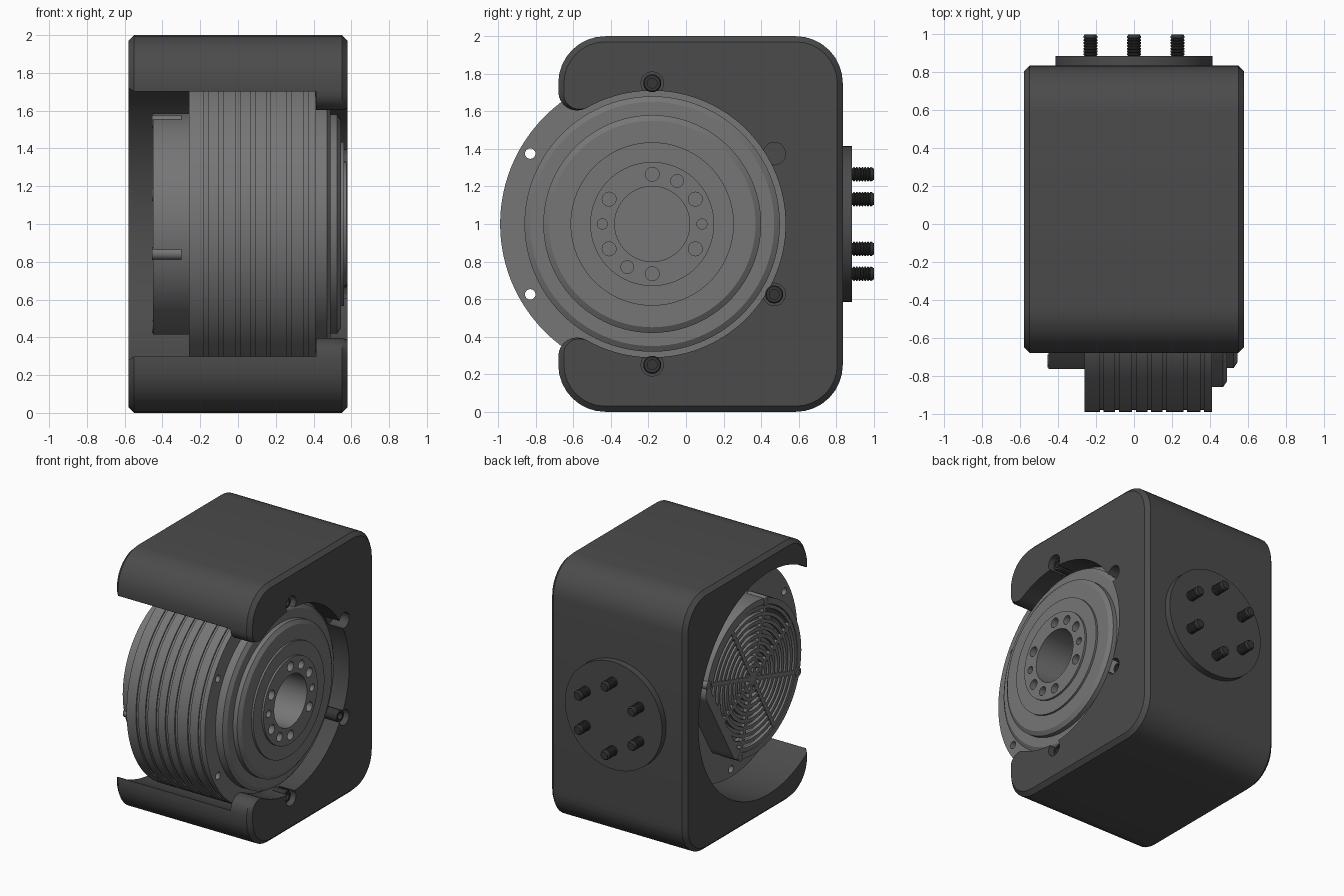
import bpy, bmesh
from math import sin, cos, pi, sqrt, atan2, radians
from mathutils import Vector, Matrix

if "Cube" in bpy.data.objects:
    bpy.data.objects.remove(bpy.data.objects["Cube"])

CY, CZ = -0.18, 1.0          # motor axis (runs along x)


def material(name, v):
    m = bpy.data.materials.new(name)
    m.diffuse_color = (v, v, v, 1)
    m.use_nodes = True
    m.node_tree.nodes["Principled BSDF"].inputs["Base Color"].default_value = m.diffuse_color
    return m


DARK, GREY, BLACK = material("dark_grey", 0.07), material("mid_grey", 0.18), material("black", 0.035)


def revolve(bm, prof, segs, a0=CY, b0=CZ, along_y=False, closed=False):
    """Lathe (axial, radius) points around an axis along x (or y)."""
    rings = []
    for x, r in prof:
        ring = []
        for i in range(segs):
            t = 2 * pi * i / segs
            a, b = a0 + r * cos(t), b0 + r * sin(t)
            ring.append(bm.verts.new((a, x, b) if along_y else (x, a, b)))
        rings.append(ring)
    pairs = list(zip(rings, rings[1:])) + ([(rings[-1], rings[0])] if closed else [])
    for p, q in pairs:
        for i in range(segs):
            j = (i + 1) % segs
            bm.faces.new((p[i], p[j], q[j], q[i]))


def finish(name, bm, mat, smooth=True):
    bmesh.ops.remove_doubles(bm, verts=bm.verts, dist=1e-5)
    bmesh.ops.recalc_face_normals(bm, faces=bm.faces)
    me = bpy.data.meshes.new(name)
    bm.to_mesh(me)
    bm.free()
    ob = bpy.data.objects.new(name, me)
    bpy.context.collection.objects.link(ob)
    if mat:
        me.materials.append(mat)
    if smooth:
        shade(ob)
    return ob


def shade(ob):
    bpy.ops.object.select_all(action='DESELECT')
    ob.select_set(True)
    bpy.context.view_layer.objects.active = ob
    bpy.ops.object.shade_smooth_by_angle(angle=radians(30))


def polar(r, deg):
    return CY + r * cos(radians(deg)), CZ + r * sin(radians(deg))


def drill(ob, holes):
    """Cut holes given as (x0, x1, hole radius, pitch radius, angle)."""
    bm = bmesh.new()
    for x0, x1, r, pr, ang in holes:
        revolve(bm, [(x0, 0), (x0, r), (x1, r), (x1, 0)], 20, *polar(pr, ang))
    cutter = finish("hole_cutter", bm, None, False)
    cutter.hide_render = True
    mod = ob.modifiers.new("holes", 'BOOLEAN')
    mod.operation, mod.solver, mod.object = 'DIFFERENCE', 'EXACT', cutter
    bpy.context.view_layer.objects.active = ob
    bpy.ops.object.modifier_apply(modifier=mod.name)
    bpy.data.objects.remove(cutter)
    shade(ob)


# --- housing: C-shaped outline lofted along x ---
def outline(R, f, inset):
    c, half = 0.25, [(0.835 - inset, 1.0)]
    for cy, start in ((0.585, 0), (-0.43, 90)):
        for i in range(9):
            t = radians(start + 90 * i / 8)
            half.append((cy + (c - inset) * cos(t), 1.75 + (c - inset) * sin(t)))
    shift = inset if f < inset else 0
    dy = -0.5 + shift + f
    dz = sqrt((R + f) ** 2 - dy ** 2)
    end = atan2(-dz, -dy) + 2 * pi
    for i in range(9):                                   # rounded lip
        s = i / 8
        t, r = pi + (end - pi) * s, f - (0 if shift else inset * (1 - s))
        half.append((CY + dy + r * cos(t), CZ + dz + r * sin(t)))
    a = atan2(dz, dy)
    half += [(CY + R * cos(a * (1 - i / 40)), CZ + R * sin(a * (1 - i / 40))) for i in range(1, 41)]
    return half + [(y, 2 - z) for y, z in half[-2:0:-1]]


R_BIG = sqrt(0.81 ** 2 - 0.4 ** 2 + 0.496 ** 2) - 0.004
big, small = (R_BIG, 0.004), (0.71, 0.1)
slices = [(-0.58, big, 0.03), (-0.55, big, 0), (0.412, big, 0),
          (0.412, small, 0), (0.55, small, 0), (0.58, small, 0.03)]
bm = bmesh.new()
rings = [[bm.verts.new((x, y, z)) for y, z in outline(*o, ins)] for x, o, ins in slices]
n = len(rings[0])
for p, q in zip(rings, rings[1:]):
    for i in range(n):
        j = (i + 1) % n
        if p[i].co != q[i].co or p[j].co != q[j].co:
            bm.faces.new((p[i], p[j], q[j], q[i]))
bm.faces.new(rings[0])
bm.faces.new(rings[-1])
housing = finish("housing", bm, DARK)
drill(housing, [(0.45, 0.7, 0.06, 0.75, a) for a in (90, 30, -30, -90)])

# --- housing screws (one counterbore is left empty) ---
for k, ang in enumerate((90, -30, -90)):
    bm = bmesh.new()
    revolve(bm, [(0.44, 0), (0.44, 0.048), (0.535, 0.048), (0.545, 0.042), (0.545, 0.026),
                 (0.5, 0.026), (0.5, 0)], 24, *polar(0.75, ang))
    finish(f"housing_screw_{k + 1}", bm, BLACK)

# --- motor body: grooved drum with stepped output face ---
prof = [(-0.26, 0), (-0.26, 0.81)]
for x in (-0.17, -0.09, 0.0, 0.08, 0.16, 0.27, 0.36):
    prof += [(x - 0.01, 0.81), (x - 0.01, 0.8), (x + 0.01, 0.8), (x + 0.01, 0.81)]
prof += [(0.41, 0.81), (0.41, 0.68), (0.47, 0.68), (0.49, 0.65), (0.49, 0.58), (0.525, 0.58),
         (0.545, 0.55), (0.545, 0.435), (0.56, 0.435), (0.56, 0.33), (0.575, 0.33),
         (0.575, 0.2), (0.3, 0.2), (0.3, 0)]
bm = bmesh.new()
revolve(bm, prof, 96)
motor = finish("motor_body", bm, GREY)
holes = [(-0.4, 0.5, 0.028, 0.75, 30 + 60 * k) for k in range(6)]
holes += [(0.5, 0.7, 0.037, 0.265, 30 + 60 * k) for k in range(6)]
holes += [(0.52, 0.7, 0.027, 0.265, a) for a in (0, 180)]
holes += [(0.52, 0.7, 0.034, 0.265, a) for a in (60, 240)]
drill(motor, holes)

# --- rear cover: tube with one flat side ---
FLAT = Vector((0, cos(radians(-30)), sin(radians(-30))))


def flatten(verts, limit):
    for v in verts:
        d = (v.co - Vector((0, CY, CZ))).dot(FLAT) - limit
        if d > 0:
            v.co -= FLAT * d


bm = bmesh.new()
revolve(bm, [(-0.45, 0.585), (-0.255, 0.585), (-0.255, 0.54), (-0.45, 0.54)], 96, closed=True)
for v in bm.verts:
    outer = (v.co - Vector((v.co.x, CY, CZ))).length > 0.56
    flatten([v], 0.47 if outer else 0.4)
finish("rear_cover", bm, GREY)

# --- fan grille: concentric rings, hub and spokes ---
bm = bmesh.new()
for k in range(9):
    r = 0.085 + 0.053 * k
    revolve(bm, [(-0.447, r), (-0.42, r), (-0.42, r + 0.027), (-0.447, r + 0.027)], 72, closed=True)
revolve(bm, [(-0.447, 0), (-0.447, 0.05), (-0.42, 0.05), (-0.42, 0)], 32)
for k in range(8):
    m = (Matrix.Translation((-0.4345, CY, CZ)) @ Matrix.Rotation(radians(16 + 45 * k), 4, 'X')
         @ Matrix.Translation((0, 0.295, 0)) @ Matrix.Diagonal((0.027, 0.51, 0.03, 1)))
    bmesh.ops.create_cube(bm, size=1, matrix=m)
flatten(bm.verts, 0.42)
bmesh.ops.dissolve_degenerate(bm, edges=bm.edges, dist=1e-5)
finish("fan_grille", bm, GREY)

# --- rear cover screws ---
for k in range(4):
    bm = bmesh.new()
    revolve(bm, [(-0.3, 0), (-0.3, 0.034), (-0.455, 0.034), (-0.455, 0.018), (-0.44, 0.018),
                 (-0.44, 0)], 20, *polar(0.565, 16 + 90 * k))
    finish(f"cover_screw_{k + 1}", bm, GREY)

# --- round mounting flange on the back ---
bm = bmesh.new()
revolve(bm, [(0.82, 0), (0.82, 0.415), (0.885, 0.415), (0.885, 0)], 72, 0, 1, along_y=True)
finish("mounting_flange", bm, DARK)

# --- threaded studs ---
for k in range(6):
    t = radians(30 + 60 * k)
    prof = [(0.87, 0), (0.87, 0.03)]
    for i in range(7):
        y = 0.887 + 0.015 * i
        prof += [(y, 0.031), (y + 0.005, 0.038), (y + 0.01, 0.038)]
    prof += [(1.0, 0.03), (1.0, 0)]
    bm = bmesh.new()
    revolve(bm, prof, 20, 0.265 * cos(t), 1 + 0.265 * sin(t), along_y=True)
    finish(f"mounting_stud_{k + 1}", bm, BLACK)
